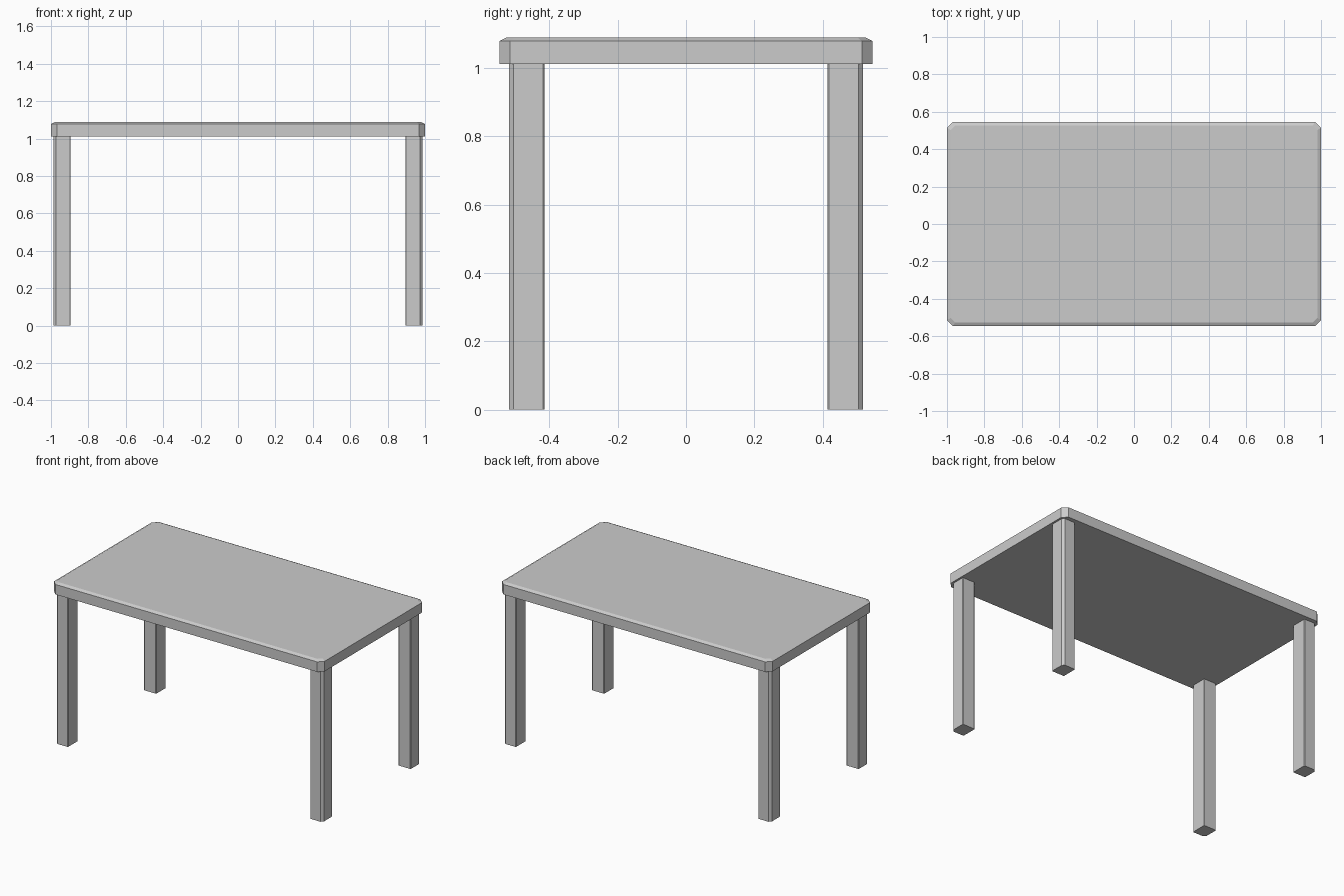
import bpy, bmesh

if "Cube" in bpy.data.objects:
    bpy.data.objects.remove(bpy.data.objects["Cube"])


def loft(name, rings):
    """Solid from a stack of matching horizontal rings of (x, y, z) points."""
    bm = bmesh.new()
    loops = [[bm.verts.new(p) for p in ring] for ring in rings]
    n = len(loops[0])
    for low, high in zip(loops, loops[1:]):
        for i in range(n):
            j = (i + 1) % n
            bm.faces.new((low[i], low[j], high[j], high[i]))
    bm.faces.new(loops[0][::-1])
    bm.faces.new(loops[-1])
    bmesh.ops.recalc_face_normals(bm, faces=bm.faces)
    mesh = bpy.data.meshes.new(name)
    bm.to_mesh(mesh)
    bm.free()
    obj = bpy.data.objects.new(name, mesh)
    bpy.context.collection.objects.link(obj)
    return obj


def cut_rect(x0, x1, y0, y1, z, cuts):
    """Rectangle ring with chamfered corners; cuts start at (x0, y0), counter-clockwise."""
    a, b, c, d = cuts
    return [(x0, y0 + a, z), (x0 + a, y0, z), (x1 - b, y0, z), (x1, y0 + b, z),
            (x1, y1 - c, z), (x1 - c, y1, z), (x0 + d, y1, z), (x0, y1 - d, z)]


# Tabletop with clipped corners and a bevelled upper rim
X, Y, RIM = 1.0, 0.546, 0.02
loft("tabletop", [
    cut_rect(-X, X, -Y, Y, 1.011, [0.032] * 4),
    cut_rect(-X, X, -Y, Y, 1.078, [0.032] * 4),
    cut_rect(-X + RIM, X - RIM, -Y + RIM, Y - RIM, 1.088, [0.024] * 4),
])

# Four legs, the outer corner chamfered more than the others
CUTS = [0.004, 0.004, 0.014, 0.004]
legs = loft("legs", [cut_rect(0.895, 0.987, 0.414, 0.518, z, CUTS) for z in (0, 1.011)])
mirror = legs.modifiers.new("Mirror", 'MIRROR')
mirror.use_axis = (True, True, False)
